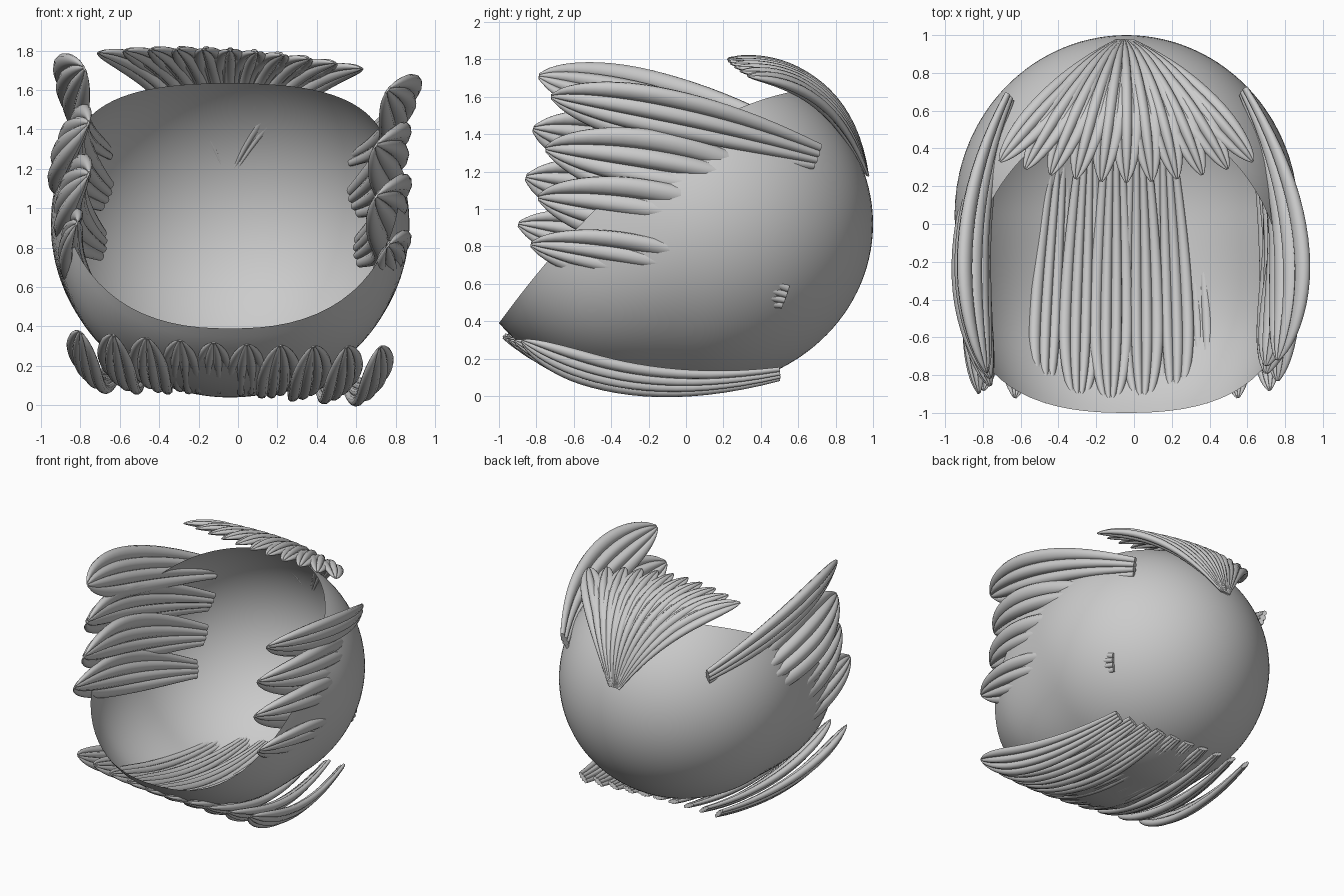
import bpy, bmesh, math
from mathutils import Vector as V

if "Cube" in bpy.data.objects:
    bpy.data.objects.remove(bpy.data.objects["Cube"])

CX = -0.04  # plane of near-symmetry


def finish(bm, name):
    bmesh.ops.recalc_face_normals(bm, faces=bm.faces)
    me = bpy.data.meshes.new(name)
    bm.to_mesh(me)
    bm.free()
    ob = bpy.data.objects.new(name, me)
    bpy.context.collection.objects.link(ob)
    bpy.context.view_layer.objects.active = ob
    bpy.ops.object.select_all(action='DESELECT')
    ob.select_set(True)
    bpy.ops.object.shade_smooth_by_angle(angle=math.radians(50))
    return ob


# ---- open bowl-shaped body ----
C = V((CX, 0.05, 0.92))


def surf(d):
    f = min(1, max(0, -d.y * 1.6))
    f = f * f * (3 - 2 * f)
    n = 2 + 0.4 * f
    ry = 0.95 + 0.265 * f
    s = abs(d.x / 0.91) ** n + abs(d.y / ry) ** n + abs(d.z / 0.88) ** n
    return C + d * s ** (-1 / n)


def above_rim(p):
    y = p.y
    return p.z > 0.39 + 0.785 * (y + 1) + 0.37 * (y + 1) * (0.58 - y)


def make_body(nphi=96, nth=36):
    axis = V((0, 0.62, -0.785)).normalized()
    e1 = V((1, 0, 0))
    e2 = axis.cross(e1)
    bm = bmesh.new()
    pole = bm.verts.new(surf(axis))
    cols = []
    for i in range(nphi):
        a = 2 * math.pi * i / nphi
        side = e1 * math.cos(a) + e2 * math.sin(a)
        at = lambda t: surf(axis * math.cos(t) + side * math.sin(t))
        lo, hi = 0.5, 3.1
        for _ in range(30):  # find the rim along this meridian
            m = (lo + hi) / 2
            if above_rim(at(m)):
                hi = m
            else:
                lo = m
        cols.append([bm.verts.new(at(lo * j / nth)) for j in range(1, nth + 1)])
    for i in range(nphi):
        a, b = cols[i], cols[(i + 1) % nphi]
        bm.faces.new((pole, a[0], b[0]))
        for j in range(nth - 1):
            bm.faces.new((a[j], a[j + 1], b[j + 1], b[j]))
    finish(bm, "body_shell")


# ---- one fluted feather: several tapering lobes side by side ----
def feather(bm, base, mid, tip, w_base, w_tip, width, w0=0.35, lobes=4, fat=0.75,
            peak=0.62, rings=22, seg=10):
    base, mid, tip = V(base), V(mid), V(tip)
    w_base, w_tip = V(w_base).normalized(), V(w_tip).normalized()

    def path(t):
        return base * (2 * (t - .5) * (t - 1)) + mid * (4 * t * (1 - t)) + tip * (2 * t * (t - .5))

    def wid(t):
        if t < peak:
            return w0 + (1 - w0) * math.sin(t / peak * math.pi / 2)
        return max(0.02, 1 - ((t - peak) / (1 - peak)) ** 2) ** 0.6

    for k in range(lobes):
        u = (k + 0.5) / lobes - 0.5
        prev = None
        for j in range(rings + 1):
            t = 1 - (1 - j / rings) ** 1.4
            tan = (path(t + 0.01) - path(t - 0.01)).normalized()
            wd = w_base.lerp(w_tip, t)  # twist along the length
            wd = (wd - tan * wd.dot(tan)).normalized()
            dp = tan.cross(wd)
            w = wid(t) * width
            r = w / lobes * 0.58
            depth = fat * 0.475 * w * 0.58 * (1 - 1.2 * abs(u))
            c = path(t) + wd * (u * w)
            ring = []
            for i in range(seg):
                a = 2 * math.pi * i / seg
                ring.append(bm.verts.new(c + wd * (r * math.cos(a)) + dp * (depth * math.sin(a))))
            if prev:
                for i in range(seg):
                    q = (i + 1) % seg
                    bm.faces.new((prev[i], prev[q], ring[q], ring[i]))
            else:
                bm.faces.new(ring)
            prev = ring
        bm.faces.new(prev)


make_body()

# ---- side feathers: base y,z / tip y,z / x at base, middle, tip / width / base tilt ----
side = [
    (0.70, 1.28, -0.72, 1.60, 0.62, 0.85, 0.80, 0.35, 0.3),
    (0.65, 1.03, -0.75, 1.32, 0.63, 0.82, 0.74, 0.40, -0.3),
    (0.60, 0.78, -0.79, 1.06, 0.65, 0.81, 0.74, 0.40, 0.0),
    (0.53, 0.53, -0.83, 0.81, 0.675, 0.80, 0.80, 0.33, 0.4),
]
for s, label in ((1, "right"), (-1, "left")):
    bm = bmesh.new()
    up = 0 if s > 0 else 0.11
    for k, (yb, zb, yt, zt, xb, xm, xt, w, tb) in enumerate(side):
        yt -= up * 0.6
        zb2, zt2 = zb + up * 0.3, zt + up
        if s < 0:
            xt -= 0.06 if k == 0 else 0.02
            xm -= 0.05 if k == 0 else 0
        mid = (CX + s * xm, (yb + yt) / 2, (zb2 + zt2) / 2 + 0.02)
        tt = 0.6 if s > 0 else (0.35 if k == 0 else -0.35)
        feather(bm, (CX + s * xb, yb - up * .3, zb2), mid, (CX + s * xt, yt, zt2),
                (s * tb, 0, 0.9), (s * tt, 0, 0.8), w, w0=0.4)
    finish(bm, label + "_side_feathers")

# ---- row of belly feathers ----
bm = bmesh.new()
N = 10
for i in range(N):
    f = i / (N - 1) * 2 - 1
    g = f * f
    z = -0.035 * f
    wd = (math.cos(0.8 * f), 0, math.sin(0.8 * f))
    feather(bm, (CX + 0.60 * f, 0.50, 0.135 + z * 0.5), (CX + 0.71 * f, -0.25, 0.10 + 0.02 * g + z),
            (CX + 0.76 * f, -0.98 + 0.10 * g, 0.315 + 0.02 * g + z * 1.1),
            wd, wd, 0.22, w0=0.42, lobes=4, fat=0.85, peak=0.7)
finish(bm, "belly_feathers")

# ---- crest fan at the back ----
bm = bmesh.new()
N = 11
for i in range(N):
    f = i / (N - 1) * 2 - 1
    g = f * f
    wd = (1, 0.55 * f, -0.4 * f)
    feather(bm, (CX - 0.01 + 0.03 * f, 0.97, 1.18),
            (CX + 0.34 * f, 0.72 - 0.02 * g, 1.63 - 0.03 * g - 0.02 * f),
            (CX + 0.67 * f, 0.22 + 0.11 * g, 1.80 - 0.05 * g - 0.04 * f),
            wd, wd, 0.17, w0=0.2, lobes=3, fat=0.95, peak=0.66)
finish(bm, "crest_feathers")
